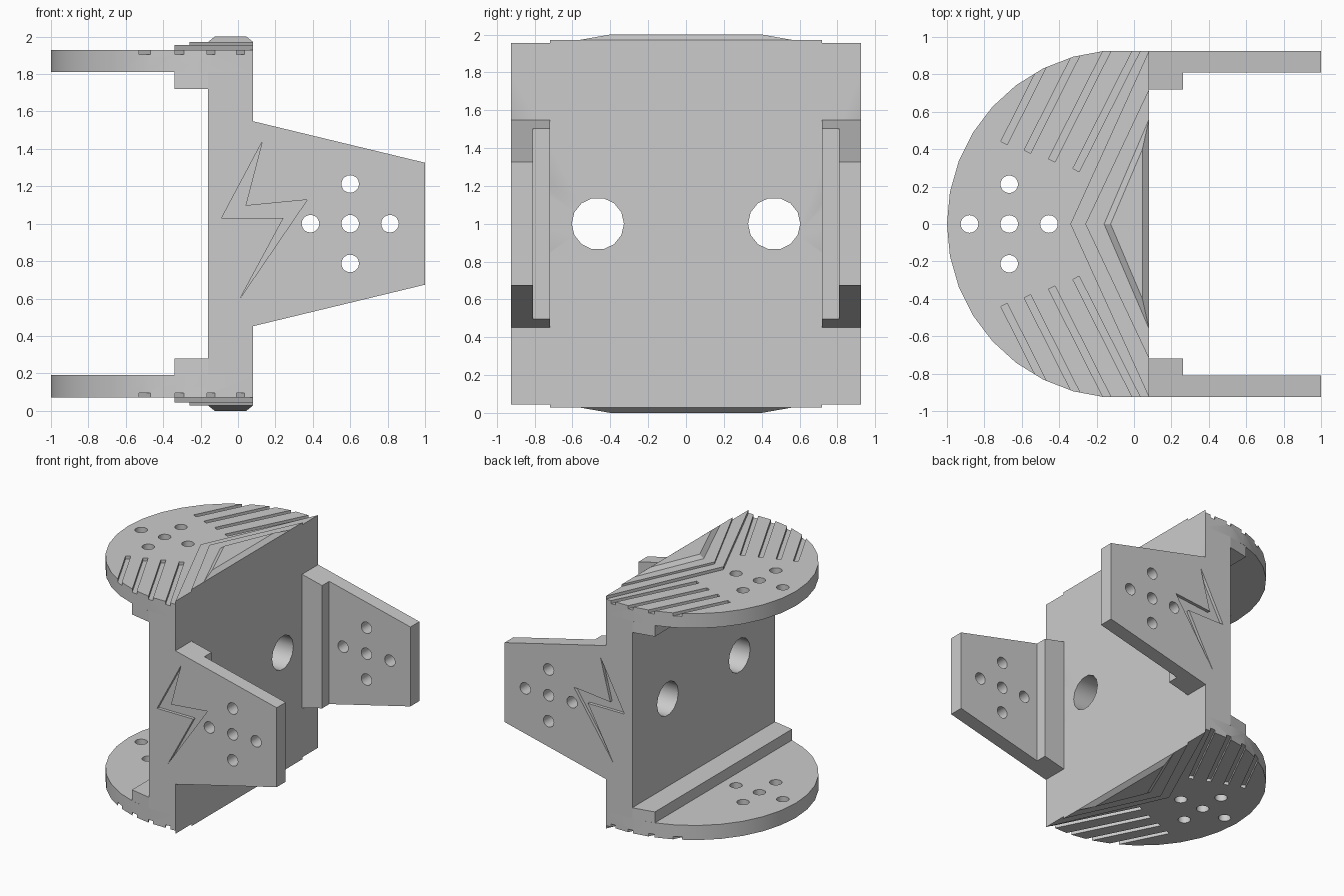
import bpy, bmesh, math

cube = bpy.data.objects.get("Cube")
if cube:
    bpy.data.objects.remove(cube, do_unlink=True)

grey = bpy.data.materials.new("plain_grey")
grey.use_nodes = True
GREY = (0.6, 0.6, 0.6, 1)
grey.diffuse_color = GREY
grey.node_tree.nodes["Principled BSDF"].inputs["Base Color"].default_value = GREY

AXES = {"x": lambda u, v, t: (t, u, v),
        "y": lambda u, v, t: (u, t, v),
        "z": lambda u, v, t: (u, v, t)}


def add_prism(bm, pts, axis, a, b, end_pts=None):
    """Extrude a 2D outline along an axis, optionally tapering to end_pts."""
    place = AXES[axis]
    low = [bm.verts.new(place(u, v, a)) for u, v in pts]
    high = [bm.verts.new(place(u, v, b)) for u, v in end_pts or pts]
    bm.faces.new(low)
    bm.faces.new(high)
    for i in range(len(pts)):
        j = (i + 1) % len(pts)
        bm.faces.new((low[i], low[j], high[j], high[i]))


def make(name, *prisms):
    bm = bmesh.new()
    for p in prisms:
        add_prism(bm, *p)
    bmesh.ops.recalc_face_normals(bm, faces=bm.faces)
    mesh = bpy.data.meshes.new(name)
    bm.to_mesh(mesh)
    bm.free()
    mesh.materials.append(grey)
    ob = bpy.data.objects.new(name, mesh)
    bpy.context.collection.objects.link(ob)
    return ob


def activate(ob):
    bpy.ops.object.select_all(action='DESELECT')
    ob.select_set(True)
    bpy.context.view_layer.objects.active = ob


def cut(ob, *prisms):
    cutter = make("cutter", *prisms)
    cutter.hide_render = True
    mod = ob.modifiers.new("cut", 'BOOLEAN')
    mod.operation = 'DIFFERENCE'
    mod.solver = 'EXACT'
    mod.object = cutter
    activate(ob)
    bpy.ops.object.modifier_apply(modifier=mod.name)
    bpy.data.objects.remove(cutter, do_unlink=True)


def circle(u, v, r, n):
    return [(u + r * math.cos(math.tau * i / n), v + r * math.sin(math.tau * i / n))
            for i in range(n)]


def hole_cross(u, v):
    d = 0.2125
    return [circle(u + du, v + dv, 0.047, 20)
            for du, dv in ((0, 0), (d, 0), (-d, 0), (0, d), (0, -d))]


def rect(u0, u1, v0, v1):
    return [(u0, v0), (u1, v0), (u1, v1), (u0, v1)]


FRONT_X, BACK_X, RIB_X = 0.08, -0.16, -0.34
R, CX, STEP = 0.93, -0.07, math.tau / 34
arc = [(CX - R * math.cos(k * STEP), R * math.sin(k * STEP)) for k in range(-8, 9)]
HALF = arc[-1][1]
dome = [(FRONT_X, -HALF)] + arc + [(FRONT_X, HALF)]


def slot(start, side):
    """Slanted groove outline running from start out past the rim."""
    length = math.hypot(1, 1.98)
    dx, dy = 1 / length, 1.98 / length
    w, run = 0.019, 0.85
    x, y = start
    pts = [(x - dy * w, y + dx * w), (x + dy * w, y - dx * w),
           (x + dx * run + dy * w, y + dy * run - dx * w),
           (x + dx * run - dy * w, y + dy * run + dx * w)]
    return [(px, side * py) for px, py in pts]


slot_starts = [(-0.695, 0.433), (-0.57, 0.387), (-0.44, 0.34), (-0.31, 0.288)]
bolt = [(0.13, 1.44), (0.04, 1.096), (0.37, 1.128),
        (0.013, 0.604), (0.243, 1.03), (-0.088, 1.03)]


def bolt_cutter(side):
    return (bolt, "y", side * (HALF - 0.025), side * 1.1)


def chevron(apex, half, right=FRONT_X):
    return [(apex, 0), (right, -half), (right, half)]


parts = []

# Central wall with two large round holes and the engraved bolts
wall = make("central_wall", (rect(-HALF, HALF, 0.19, 1.81), "x", BACK_X, FRONT_X))
cut(wall, *[(circle(s * 0.466, 1, 0.138, 14), "x", -0.5, 0.5) for s in (1, -1)])
cut(wall, bolt_cutter(1), bolt_cutter(-1))
parts.append(wall)

# Rounded end plates, ribs and stepped chevrons, mirrored top and bottom
for label, s in (("top", 1), ("bottom", -1)):
    def z(h):
        return 1 + s * h

    plate = make(label + "_plate", (dome, "z", z(0.81), z(0.93)))
    cut(plate, *[(c, "z", z(0.7), z(1.1)) for c in hole_cross(-0.667, 0)])
    cut(plate, *[(slot(p, side), "z", z(0.905), z(1.1))
                 for p in slot_starts for side in (1, -1)])
    rim = math.sqrt(R * R - (RIB_X - CX) ** 2)
    rib = make(label + "_rib", ([(BACK_X, -HALF), (BACK_X, HALF), (RIB_X, rim),
                                 (RIB_X, -rim)], "z", z(0.72), z(0.81)))
    low = make(label + "_chevron_low", (chevron(RIB_X, HALF), "z", z(0.93), z(0.955)))
    mid = make(label + "_chevron_mid", (chevron(-0.26, 0.72), "z", z(0.955), z(0.972)))
    crest = make(label + "_chevron_crest", (chevron(BACK_X, 0.56), "z", z(0.972), z(1),
                                            chevron(-0.125, 0.4, 0.045)))
    parts += [plate, rib, low, mid, crest]


# Tapered side wings with inner ribs, mirrored front and back
def wing_outline(x_end):
    drop = 0.222 * (x_end - FRONT_X) / (1 - FRONT_X)
    h0, h1 = 0.548, 0.548 - drop
    return [(FRONT_X, 1 - h0), (x_end, 1 - h1), (x_end, 1 + h1), (FRONT_X, 1 + h0)]


for label, s in (("front", -1), ("back", 1)):
    wing = make(label + "_wing", (wing_outline(1), "y", s * 0.81, s * HALF))
    cut(wing, *[(c, "y", s * 0.7, s * 1.1) for c in hole_cross(0.6, 1)])
    cut(wing, bolt_cutter(s))
    rib = make(label + "_wing_rib", (wing_outline(0.262), "y", s * 0.718, s * 0.81))
    parts += [wing, rib]

# Smooth curved rims and holes, keep the edges sharp
for ob in parts:
    activate(ob)
    bpy.ops.object.shade_smooth_by_angle(angle=math.radians(30))
